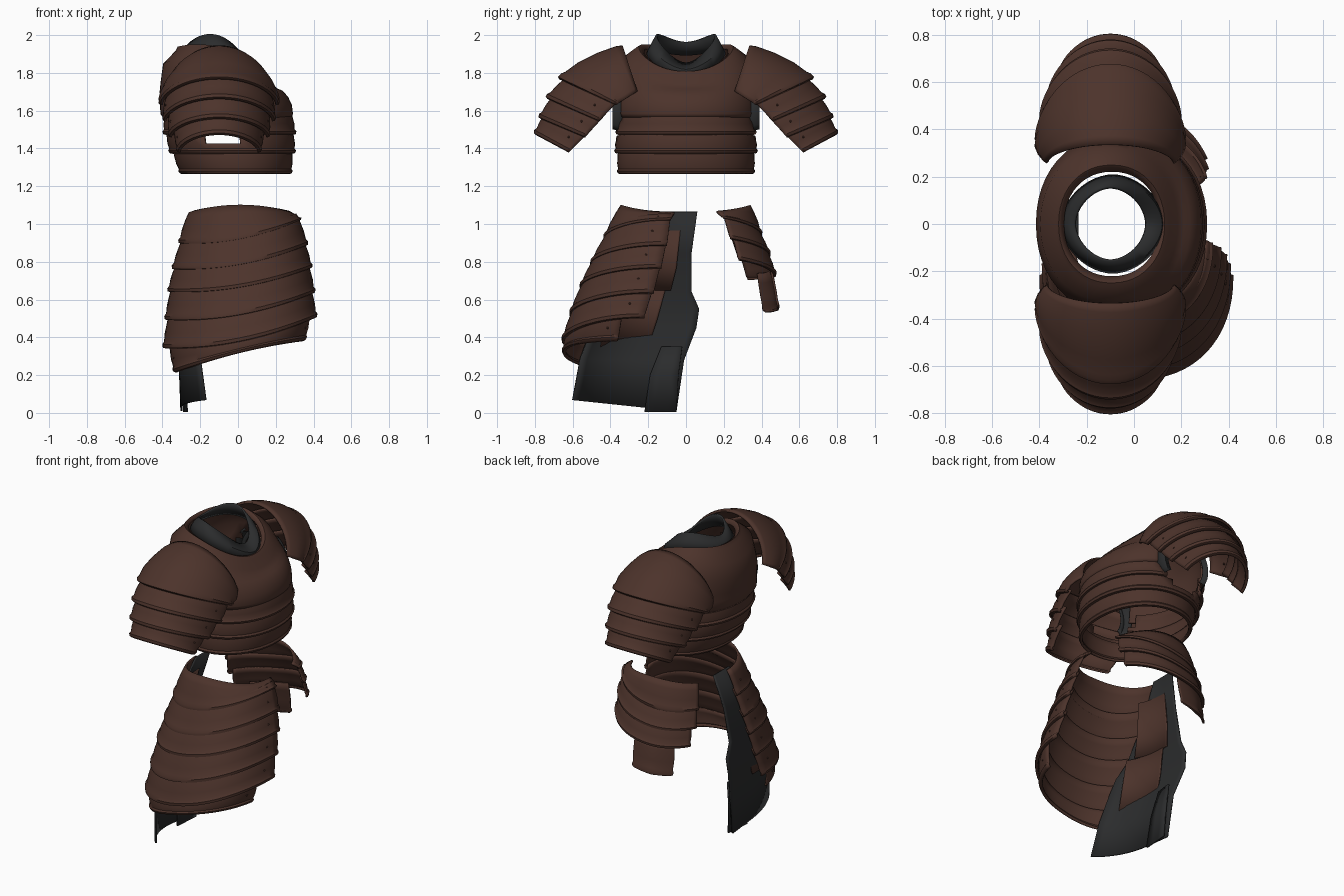
import bpy, bmesh
from math import sin, cos, copysign, radians
from mathutils import Vector

cube = bpy.data.objects.get("Cube")
if cube:
    bpy.data.objects.remove(cube, do_unlink=True)


def material(name, rgb):
    m = bpy.data.materials.new(name)
    m.use_nodes = True
    m.diffuse_color = (*rgb, 1)
    shader = m.node_tree.nodes["Principled BSDF"]
    shader.inputs["Base Color"].default_value = (*rgb, 1)
    shader.inputs["Roughness"].default_value = 0.7
    return m


LEATHER = material("brown leather", (0.073, 0.033, 0.024))
CLOTH = material("black cloth", (0.024, 0.025, 0.026))


def finish(name, bm, mat, thick=0.012):
    bmesh.ops.recalc_face_normals(bm, faces=bm.faces)
    me = bpy.data.meshes.new(name)
    bm.to_mesh(me)
    bm.free()
    me.materials.append(mat)
    ob = bpy.data.objects.new(name, me)
    bpy.context.collection.objects.link(ob)
    if thick:
        mod = ob.modifiers.new("thickness", 'SOLIDIFY')
        mod.thickness = thick
        mod.offset = 0
    bpy.ops.object.select_all(action='DESELECT')
    ob.select_set(True)
    bpy.context.view_layer.objects.active = ob
    bpy.ops.object.shade_smooth_by_angle(angle=radians(40))


def loft(name, rows, mat, closed=False, keep=None, thick=0.012):
    """Skin a sheet through rows of points."""
    bm = bmesh.new()
    grid = [[bm.verts.new(p) for p in row] for row in rows]
    n = len(rows[0])
    for a, b in zip(grid, grid[1:]):
        for i in range(n if closed else n - 1):
            j = (i + 1) % n
            quad = (a[i], a[j], b[j], b[i])
            mid = sum((v.co for v in quad), Vector()) / 4
            if keep is None or keep(mid):
                bm.faces.new(quad)
    finish(name, bm, mat, thick)


def curve_point(angle, power):
    """Point on a unit circle; a power under 1 makes it boxier."""
    return (copysign(abs(v) ** power, v) for v in (cos(angle), sin(angle)))


def ring(cx, rx, ry, z, tilt=0, smile=0, power=0.94, n=48):
    """Closed body section; tilt and smile move its front and back."""
    pts = []
    for i in range(n):
        c, s = curve_point(radians(360 * i / n), power)
        pts.append(Vector((cx + rx * c, ry * s, z + tilt * c + smile * c * c)))
    return pts


# Cross-sections down a plate: position, outward swell
PROFILE = ((0, -0.008), (0.25, 0.0), (0.6, 0.006), (0.85, 0.004),
           (0.93, 0.012), (1, 0.008), (1.02, -0.004))
DOME = ((0, 0), (0.1, 0.012), (0.35, 0.024), (0.65, 0.026),
        (0.88, 0.012), (0.94, 0.015), (1, 0.008), (1.02, -0.005))


def lame(name, upper, lower, closed=False, keep=None, profile=PROFILE):
    rows = []
    for t, swell in profile:
        row = [u.lerp(l, t) for u, l in zip(upper, lower)]
        mid = sum(row, Vector()) / len(row) if closed else (row[0] + row[-1]) / 2
        rows.append([p + (p - mid).normalized() * swell for p in row])
    loft(name, rows, LEATHER, closed, keep)


def rivets(name, upper, lower, spots):
    bm = bmesh.new()
    mid = (upper[0] + upper[-1]) / 2
    for k in spots:
        p = upper[k].lerp(lower[k], 0.55)
        new = bmesh.ops.create_icosphere(bm, subdivisions=1, radius=0.007)["verts"]
        bmesh.ops.translate(bm, verts=new, vec=p + (p - mid).normalized() * 0.01)
    finish(name, bm, LEATHER, 0)


# Cuirass: breast and back shell with arm openings
def outside_armhole(p):
    return abs(p.y) < 0.2 or ((p.x + 0.08) / 0.17) ** 2 + ((p.z - 1.6) / 0.175) ** 2 > 1


shell = [ring(-0.095, 0.205, 0.225, 1.91, -0.06, -0.05),
         ring(-0.095, 0.222, 0.25, 1.927, -0.065, -0.06),
         ring(-0.09, 0.235, 0.265, 1.918, -0.065, -0.07),
         ring(-0.105, 0.285, 0.32, 1.88, -0.055, -0.09),
         ring(-0.098, 0.305, 0.35, 1.80, -0.02, -0.07),
         ring(-0.088, 0.32, 0.368, 1.74, 0, -0.04),
         ring(-0.073, 0.332, 0.375, 1.69, 0, -0.02),
         ring(-0.064, 0.342, 0.378, 1.63),
         ring(-0.06, 0.344, 0.378, 1.585),
         ring(-0.055, 0.335, 0.37, 1.565)]
loft("cuirass", shell, LEATHER, True, outside_armhole, 0.014)

# Belly bands
waist = [(-0.052, 0.333, 0.365, 1.59), (-0.045, 0.338, 0.370, 1.48),
         (-0.03, 0.32, 0.363, 1.38), (-0.012, 0.283, 0.348, 1.272)]
for i, (a, b) in enumerate(zip(waist, waist[1:])):
    top = ring(a[0], a[1] - 0.004, a[2] - 0.004, a[3] + 0.015)
    lame(f"belly_band_{i + 1}", top, ring(*b), True, outside_armhole)

# Standing cloth collar, peaked beside the neck and dipping at the throat
loft("collar", [ring(-0.09, 0.215, 0.205, 1.90, -0.06, -0.065, 1.1),
                ring(-0.085, 0.20, 0.185, 1.94, -0.055, -0.07, 1.1),
                ring(-0.10, 0.15, 0.155, 1.995, -0.055, -0.09, 1.1)], CLOTH, True)

# Cloth edging in the arm openings, front and back only
for side, label in ((-1, "right"), (1, "left")):
    for facing, where in ((1, "front"), (-1, "back")):
        rows = []
        for r, y in ((0.185, 0.335), (0.165, 0.385), (0.135, 0.375)):
            rows.append([Vector((-0.08 + facing * r * cos(a), side * y,
                                 1.6 + 1.03 * r * sin(a)))
                         for a in (radians(-35 + 10 * k) for k in range(10))])
        loft(f"{label}_armhole_{where}_edging", rows, CLOTH, thick=0.008)


# Shoulder guards: arched lames down the upper arm
def arch(w, y_side, y_top, z_side, z_top, side, n=31):
    pts = []
    for i in range(n):
        a = radians(-90 + 180 * i / (n - 1))
        c = abs(cos(a)) ** 1.15
        pts.append(Vector((-0.1 + w * sin(a), side * (y_side + (y_top - y_side) * c),
                           z_side + (z_top - z_side) * c)))
    return pts


SHOULDER = (((0.265, 0.26, 0.335, 1.70, 1.94), (0.302, 0.365, 0.665, 1.635, 1.775)),
            ((0.288, 0.36, 0.60, 1.65, 1.805), (0.283, 0.455, 0.73, 1.55, 1.67)),
            ((0.268, 0.43, 0.68, 1.575, 1.71), (0.253, 0.53, 0.768, 1.465, 1.565)),
            ((0.238, 0.505, 0.725, 1.495, 1.615), (0.208, 0.615, 0.793, 1.385, 1.48)))
for side, label in ((-1, "right"), (1, "left")):
    for i, (u, l) in enumerate(SHOULDER):
        up, down = arch(*u, side), arch(*l, side)
        lame(f"{label}_shoulder_lame_{i + 1}", up, down, profile=PROFILE if i else DOME)
        rivets(f"{label}_shoulder_rivets_{i + 1}", up, down, (3, 27))

# Hip skirt on the right: half width, centre y, outer y, height, tilt, end lift
SKIRT = ((0.275, -0.06, 0.35, 1.10, 0, -0.04), (0.312, -0.08, 0.425, 0.925, 0.06, 0.04),
         (0.347, -0.10, 0.495, 0.79, 0.062, 0.04), (0.37, -0.13, 0.55, 0.67, 0.062, 0.04),
         (0.385, -0.17, 0.605, 0.525, 0.07, 0.045), (0.395, -0.22, 0.645, 0.385, 0.08, 0.045),
         (0.345, -0.25, 0.64, 0.325, 0.085, -0.02))


def hip_edge(spec, inset=0.0, lift=0.0, start=0, end=180, side=-1, n=33):
    rx, cy, out, z, tilt, smile = spec
    pts = []
    for i in range(n):
        a = radians(start + (end - start) * i / (n - 1))
        c, s = curve_point(a, 0.9)
        pts.append(Vector((0.01 + (rx - inset) * c,
                           side * ((out - inset + cy) * s - cy),
                           z + lift + tilt * c + smile * c * c)))
    return pts


for i, (a, b) in enumerate(zip(SKIRT, SKIRT[1:])):
    span = (0, 180) if i < 5 else (14, 168)
    up = hip_edge(a, 0.012 if i else 0.002, 0.03 if i else 0, *span)
    down = hip_edge(b, 0, 0, *span)
    lame(f"right_skirt_lame_{i + 1}", up, down)
    rivets(f"right_skirt_rivets_{i + 1}", up, down, (2, 30))

# Inner skirt layer at the back, lapping over the cloth
LINING = ((SKIRT[1:4], 0.05, 0.04, 0.06, 145), (SKIRT[3:6], 0.02, 0.045, 0.0, 140))
for (specs, shift, inset, rise, start), label in zip(LINING, ("upper", "lower")):
    rows = [[p + Vector((0, shift, 0)) for p in hip_edge(s, inset, 0, start, 180)]
            for s in specs]
    rows[0] = [p + Vector((0, 0, rise)) for p in rows[0]]
    loft(f"inner_skirt_{label}", rows, LEATHER, thick=0.008)

# Short hip plate on the left, ending in a narrow tongue
TASSET = ((0.285, -0.05, 0.345, 1.10, 0, -0.04), (0.31, -0.05, 0.39, 0.945, 0.06, 0.04),
          (0.325, -0.04, 0.435, 0.84, 0.06, 0.04), (0.335, -0.02, 0.465, 0.735, 0.06, 0.04),
          (0.335, 0.0, 0.485, 0.56, 0.06, 0.04))
SPANS = ((20, 150), (24, 148), (30, 142), (84, 126))
for i, (a, b) in enumerate(zip(TASSET, TASSET[1:])):
    s, e = SPANS[i]
    up = hip_edge(a, 0.012 if i else 0.002, 0.025 if i else 0, s, e, 1)
    lame(f"left_hip_lame_{i + 1}", up, hip_edge(b, 0, 0, s + 3, e - 3, 1))

# Cloth hanging behind the right leg: height, outer y, inner y, then curve
# half width, centre y and outer y
HANG = ((1.065, -0.10, 0.06, 0.25, -0.06, 0.33), (0.85, -0.24, 0.03, 0.305, -0.09, 0.45),
        (0.64, -0.38, 0.03, 0.345, -0.14, 0.54), (0.55, -0.45, 0.07, 0.35, -0.16, 0.57),
        (0.45, -0.50, 0.055, 0.355, -0.20, 0.60), (0.28, -0.56, -0.01, 0.32, -0.25, 0.66),
        (0.01, -0.60, -0.05, 0.31, -0.25, 0.68))
rows = []
for z, y0, y1, rx, cy, out in HANG:
    row = []
    for k in range(17):
        u = k / 16
        y = y0 + (y1 - y0) * u
        s = max(0, (cy - y) / (out + cy))
        hem = 0.06 * max(0, 1 - z / 0.3) * (1 - u)
        row.append(Vector((0.01 - rx * (1 - s * s) ** 0.5, y, z + hem)))
    rows.append(row)
loft("leg_cloth", rows, CLOTH, thick=0.01)

# Overlapping cloth fold at the hem
fold = [[Vector((x + 0.015 * u, y + w * u, z)) for u in (0, 0.35, 0.7, 1)]
        for z, y, w, x in ((0.35, -0.13, 0.11, -0.30), (0.2, -0.19, 0.15, -0.295),
                           (0.005, -0.22, 0.17, -0.285))]
loft("hem_fold", fold, CLOTH, thick=0.01)
